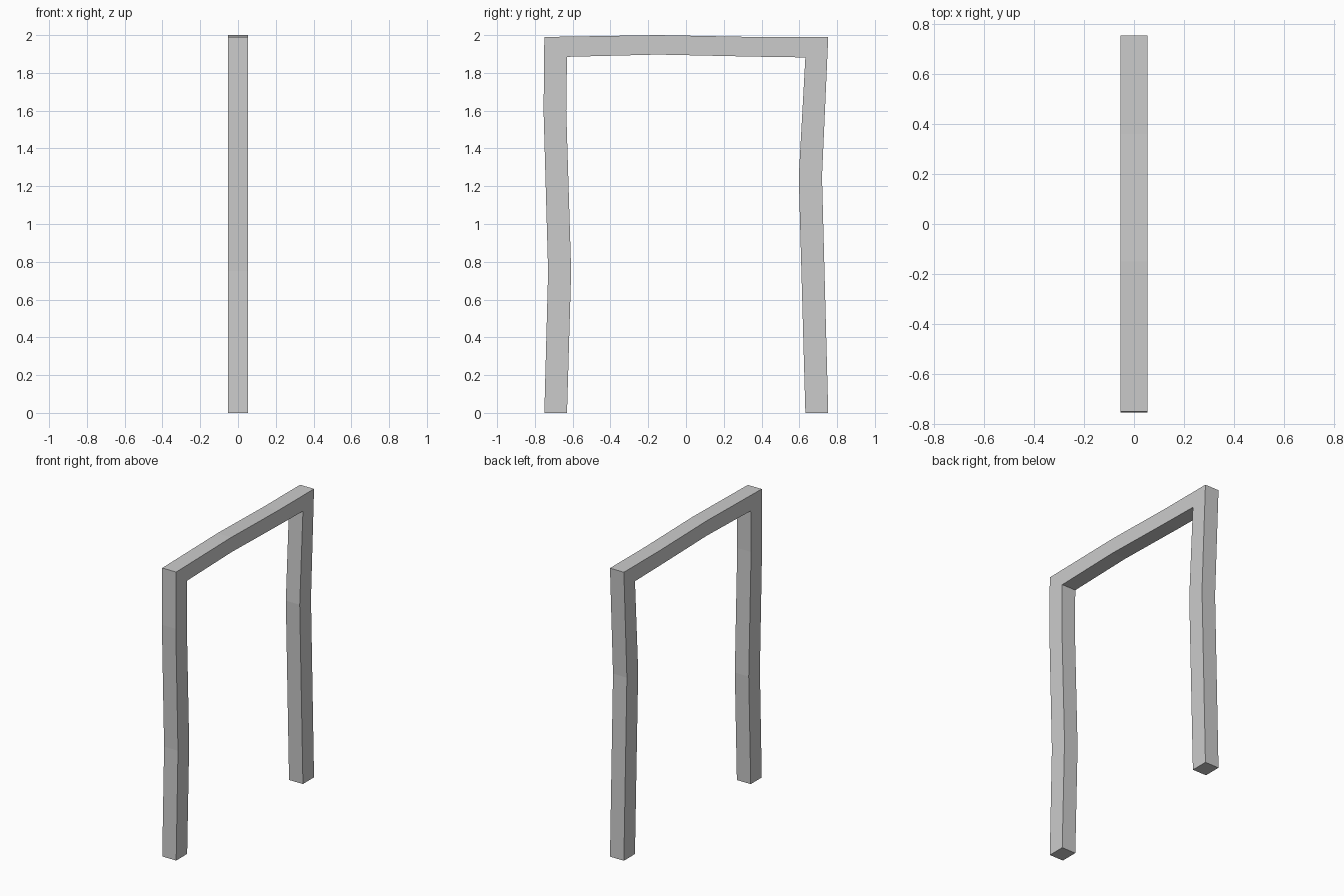
import bpy, bmesh

if "Cube" in bpy.data.objects:
    bpy.data.objects.remove(bpy.data.objects["Cube"])

HALF_DEPTH = 0.053

# Stations along the frame as (outer y, outer z, inner y, inner z)
stations = [
    (-0.75, 0.0, -0.63, 0.0),       # left post foot
    (-0.73, 0.75, -0.608, 0.75),
    (-0.754, 1.6, -0.634, 1.6),
    (-0.75, 1.99, -0.63, 1.885),    # left corner
    (-0.15, 2.0, -0.15, 1.897),     # lintel bow
    (0.36, 1.99, 0.36, 1.886),
    (0.753, 1.99, 0.632, 1.882),    # right corner
    (0.72, 1.25, 0.597, 1.25),
    (0.753, 0.0, 0.632, 0.0),       # right post foot
]

bm = bmesh.new()
rings = []
for oy, oz, iy, iz in stations:
    corners = [(-HALF_DEPTH, oy, oz), (HALF_DEPTH, oy, oz),
               (HALF_DEPTH, iy, iz), (-HALF_DEPTH, iy, iz)]
    rings.append([bm.verts.new(c) for c in corners])

# Skin between neighbouring stations
for a, b in zip(rings, rings[1:]):
    for i in range(4):
        j = (i + 1) % 4
        bm.faces.new((a[i], a[j], b[j], b[i]))

# Feet
bm.faces.new(rings[0])
bm.faces.new(rings[-1])
bmesh.ops.recalc_face_normals(bm, faces=bm.faces)

mesh = bpy.data.meshes.new("door_frame")
bm.to_mesh(mesh)
bm.free()
frame = bpy.data.objects.new("door_frame", mesh)
bpy.context.collection.objects.link(frame)
